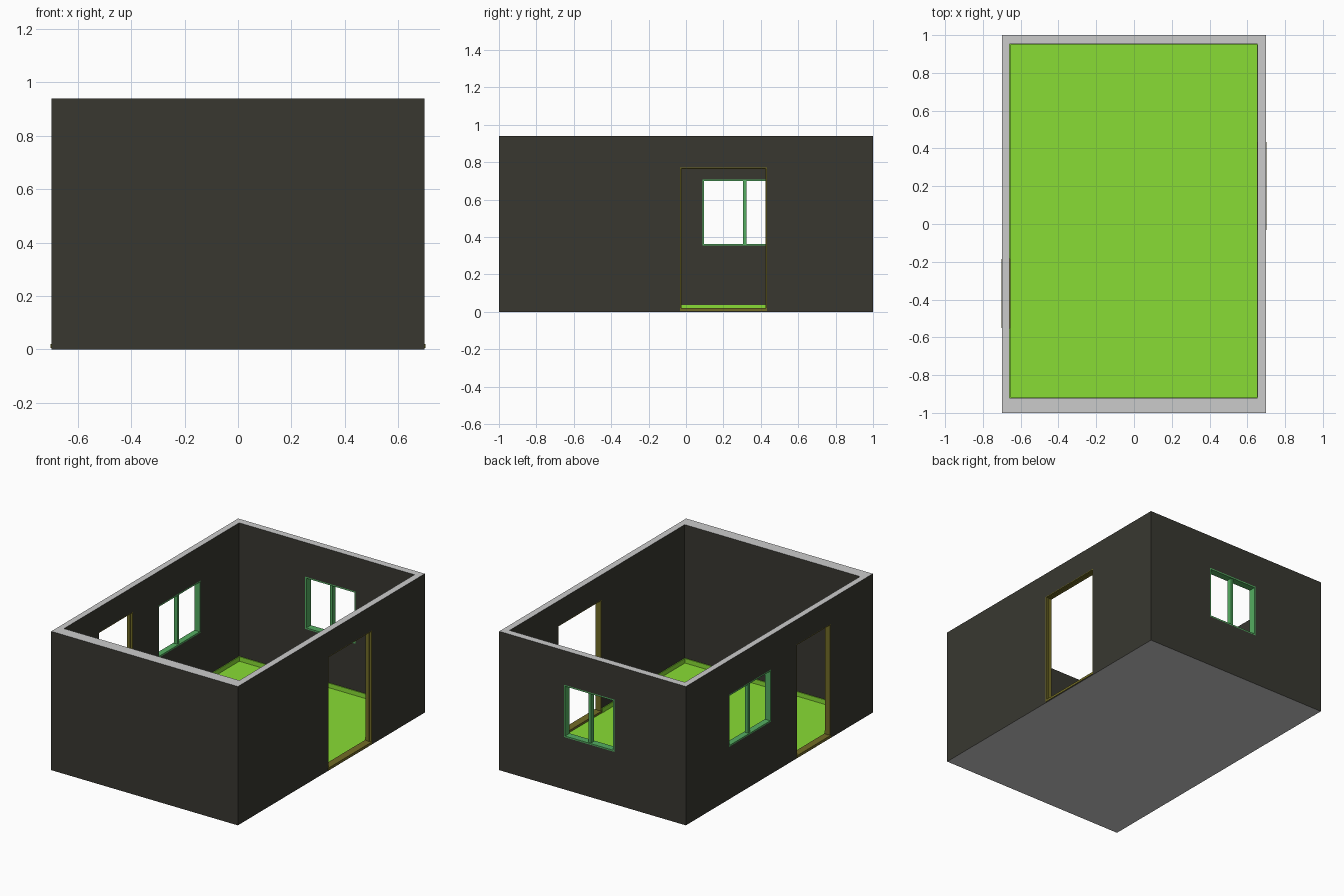
import bpy, bmesh
from mathutils import Matrix, Vector

if "Cube" in bpy.data.objects:
    bpy.data.objects.remove(bpy.data.objects["Cube"])

X, Y, H = 0.699, 1.0, 0.94                      # outer half sizes and height
IX0, IX1, IY0, IY1 = -0.658, 0.655, -0.922, 0.952   # inner room
FLOOR = 0.006


def material(name, rgb):
    m = bpy.data.materials.new(name)
    m.diffuse_color = (*rgb, 1)
    m.use_nodes = True
    m.node_tree.nodes["Principled BSDF"].inputs["Base Color"].default_value = m.diffuse_color
    return m


GREY = material("plain_grey", (0.6, 0.6, 0.6))
DARK = material("wall_dark", (0.04, 0.039, 0.03))
GREEN = material("floor_green", (0.25, 0.72, 0.035))
OLIVE = material("door_olive", (0.17, 0.15, 0.02))
LEAF = material("window_green", (0.09, 0.42, 0.12))


def boxes(name, spans, mats=()):
    """One object made of boxes given as ((x0,x1),(y0,y1),(z0,z1))."""
    bm = bmesh.new()
    for s in spans:
        lo, hi = (Vector(p) for p in zip(*[sorted(v) for v in s]))
        mat = Matrix.Translation((lo + hi) / 2) @ Matrix.Diagonal((*(hi - lo), 1))
        bmesh.ops.create_cube(bm, size=1, matrix=mat)
    me = bpy.data.meshes.new(name)
    bm.to_mesh(me)
    bm.free()
    ob = bpy.data.objects.new(name, me)
    bpy.context.collection.objects.link(ob)
    for m in mats:
        me.materials.append(m)
    return ob


def cut(ob, spans):
    """Subtract a box and apply the result."""
    cutter = boxes("cutter", [spans])
    cutter.hide_render = True
    mod = ob.modifiers.new("cut", 'BOOLEAN')
    mod.operation, mod.object, mod.solver = 'DIFFERENCE', cutter, 'EXACT'
    bpy.context.view_layer.objects.active = ob
    bpy.ops.object.modifier_apply(modifier=mod.name)
    bpy.data.objects.remove(cutter)


def on_wall(wall, along, depth, z):
    """Turn (along, depth, z) spans into x, y, z spans for a wall."""
    return (along, depth, z) if wall == "back" else (depth, along, z)


DEPTH = {"left": (-X, IX0), "right": (IX1, X), "back": (IY1, Y)}
DOORS = {"left": (-0.55, -0.185), "right": (-0.033, 0.433)}
WINDOWS = {"left": (0.087, 0.54), "back": (-0.163, 0.215)}
DOOR_Z, WIN_Z = (0.005, 0.772), (0.354, 0.708)

# wall shell with door and window openings
walls = boxes("walls", [((-X, X), (-Y, Y), (0, H))], [DARK, GREY])
cut(walls, ((IX0, IX1), (IY0, IY1), (-0.1, H + 0.1)))
for openings, z in ((DOORS, DOOR_Z), (WINDOWS, WIN_Z)):
    for wall, along in openings.items():
        d0, d1 = DEPTH[wall]
        cut(walls, on_wall(wall, along, (d0 - 0.02, d1 + 0.02), z))
for p in walls.data.polygons:                   # grey top rim and underside
    grey = abs(p.normal.z) > 0.9 and not 0.003 < p.center.z < H - 0.003
    p.material_index = int(grey)

# floor slab, green above and grey below
floor = boxes("floor", [((IX0, IX1), (IY0, IY1), (0, FLOOR))], [GREEN, GREY])
for p in floor.data.polygons:
    p.material_index = int(p.normal.z < -0.9)

# baseboard round the room, broken at the doors
T, BZ = 0.005, (FLOOR, 0.037)
strips = [((IX0, IX1), (IY0, IY0 + T), BZ), ((IX0, IX1), (IY1 - T, IY1), BZ)]
for wall, xs in (("left", (IX0, IX0 + T)), ("right", (IX1 - T, IX1))):
    a, b = DOORS[wall]
    strips += [(xs, (IY0 + T, a), BZ), (xs, (b, IY1 - T), BZ)]
boxes("baseboard", strips, [GREEN])


def ring(wall, along, depth, z, w, sill=True):
    """Rectangular frame of bar width w just inside an opening."""
    (a, b), (z0, z1) = along, z
    parts = [((a, a + w), z), ((b - w, b), z), ((a + w, b - w), (z1 - w, z1))]
    if sill:
        parts.append(((a + w, b - w), (z0, z0 + w)))
    return [on_wall(wall, u, depth, v) for u, v in parts]


# door frames: lining, stop bead and threshold
for wall, along in DOORS.items():
    d0, d1 = DEPTH[wall]
    a, b = along
    zt = DOOR_Z[1]
    e = 0.005
    spans = ring(wall, along, (d0, d1), (0.02, zt), e, sill=False)
    spans += ring(wall, (a + e, b - e), (d0 + 0.015, d1 - 0.015), (0.02, zt - e), 0.004, sill=False)
    spans.append(on_wall(wall, along, (d0 - 0.003, d1 + 0.003), (0.005, 0.02)))
    boxes(wall + "_door_frame", spans, [OLIVE])

# window frames with a central mullion
for wall, along in WINDOWS.items():
    d0, d1 = DEPTH[wall]
    c = sum(along) / 2
    e = 0.009
    spans = ring(wall, along, (d0, d1), WIN_Z, e)
    spans.append(on_wall(wall, (c - 0.009, c + 0.009), (d0 + 0.008, d1 - 0.008),
                         (WIN_Z[0] + e, WIN_Z[1] - e)))
    boxes(wall + "_window_frame", spans, [LEAF])
